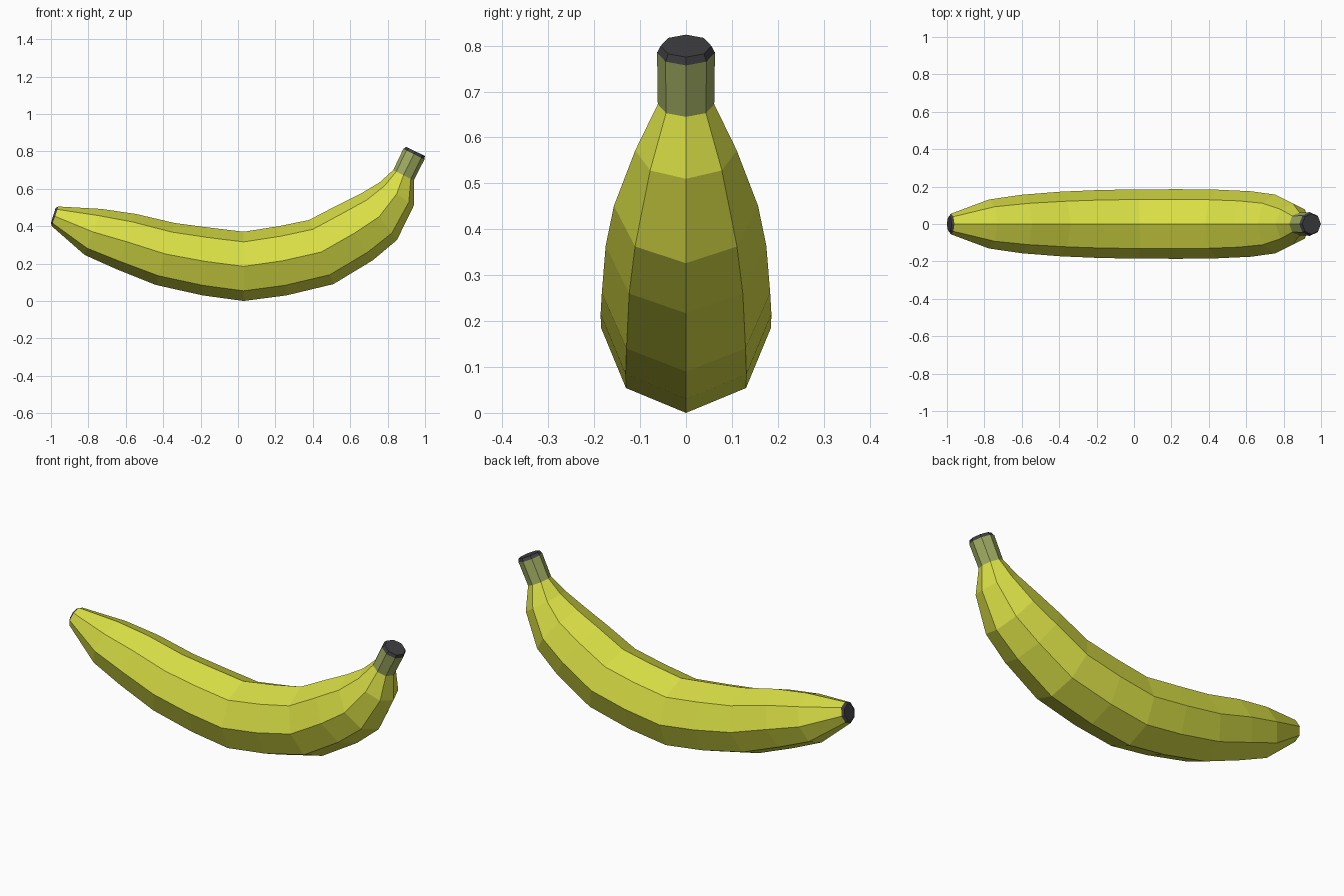
import bpy
import bmesh
from math import cos, sin, pi
from mathutils import Vector

if "Cube" in bpy.data.objects:
    bpy.data.objects.remove(bpy.data.objects["Cube"])

SIDES = 8


def material(name, color):
    m = bpy.data.materials.new(name)
    m.diffuse_color = (*color, 1)
    m.use_nodes = True
    m.node_tree.nodes["Principled BSDF"].inputs["Base Color"].default_value = m.diffuse_color
    return m


def loft(name, sections, mat, cap_end=False):
    """Skin octagons; each section is (inner x, inner z, outer x, outer z)."""
    bm = bmesh.new()
    rings = []
    for x1, z1, x2, z2 in sections:
        top, bottom = Vector((x1, 0, z1)), Vector((x2, 0, z2))
        centre, up = (top + bottom) / 2, (top - bottom) / 2
        side = Vector((0, up.length, 0))
        rings.append([bm.verts.new(centre + up * cos(a) + side * sin(a))
                      for a in (2 * pi * i / SIDES for i in range(SIDES))])
    for a, b in zip(rings, rings[1:]):
        for i in range(SIDES):
            j = (i + 1) % SIDES
            bm.faces.new((a[i], b[i], b[j], a[j]))
    if cap_end:
        end = bm.faces.new(rings[-1])
        # Orient the cap away from the previous ring
        end.normal_update()
        out = end.calc_center_median() - sum((v.co for v in rings[-2]), Vector()) / SIDES
        if end.normal.dot(out) < 0:
            end.normal_flip()
    # Orient the tube walls outward
    bm.normal_update()
    wall = bm.faces[:] if not cap_end else [f for f in bm.faces if len(f.verts) == 4]
    mid = sum((v.co for v in rings[0] + rings[1]), Vector()) / (2 * SIDES)
    first = next(f for f in wall if rings[0][0] in f.verts)
    if first.normal.dot(first.calc_center_median() - mid) < 0:
        bmesh.ops.reverse_faces(bm, faces=wall)
    mesh = bpy.data.meshes.new(name)
    bm.to_mesh(mesh)
    bm.free()
    mesh.materials.append(mat)
    obj = bpy.data.objects.new(name, mesh)
    bpy.context.collection.objects.link(obj)
    return obj


yellow = material("yellow_peel", (0.69, 0.73, 0.06))
green = material("green_stem", (0.35, 0.41, 0.12))
dark = material("dark_ends", (0.05, 0.05, 0.055))

tip = (-0.96, 0.505, -0.996, 0.40)
neck = (0.83, 0.70, 0.94, 0.645)
stem_top = (0.884, 0.813, 0.997, 0.757)

# Curved fruit body
loft("peel", [
    tip,
    (-0.73, 0.492, -0.82, 0.246),
    (-0.545, 0.465, -0.65, 0.17),
    (-0.34, 0.417, -0.44, 0.086),
    (-0.16, 0.393, -0.19, 0.030),
    (0.03, 0.37, 0.03, 0.0),
    (0.22, 0.40, 0.26, 0.030),
    (0.38, 0.433, 0.51, 0.09),
    (0.53, 0.511, 0.72, 0.217),
    (0.66, 0.576, 0.85, 0.326),
    (0.757, 0.634, 0.94, 0.51),
    neck,
], yellow)

# Stem and the dark bevelled ends
loft("stem", [neck, stem_top], green)
loft("stem_cap", [stem_top, (0.90, 0.824, 0.999, 0.775)], dark, True)
loft("tip_cap", [tip, (-0.975, 0.497, -1.0, 0.418)], dark, True)
